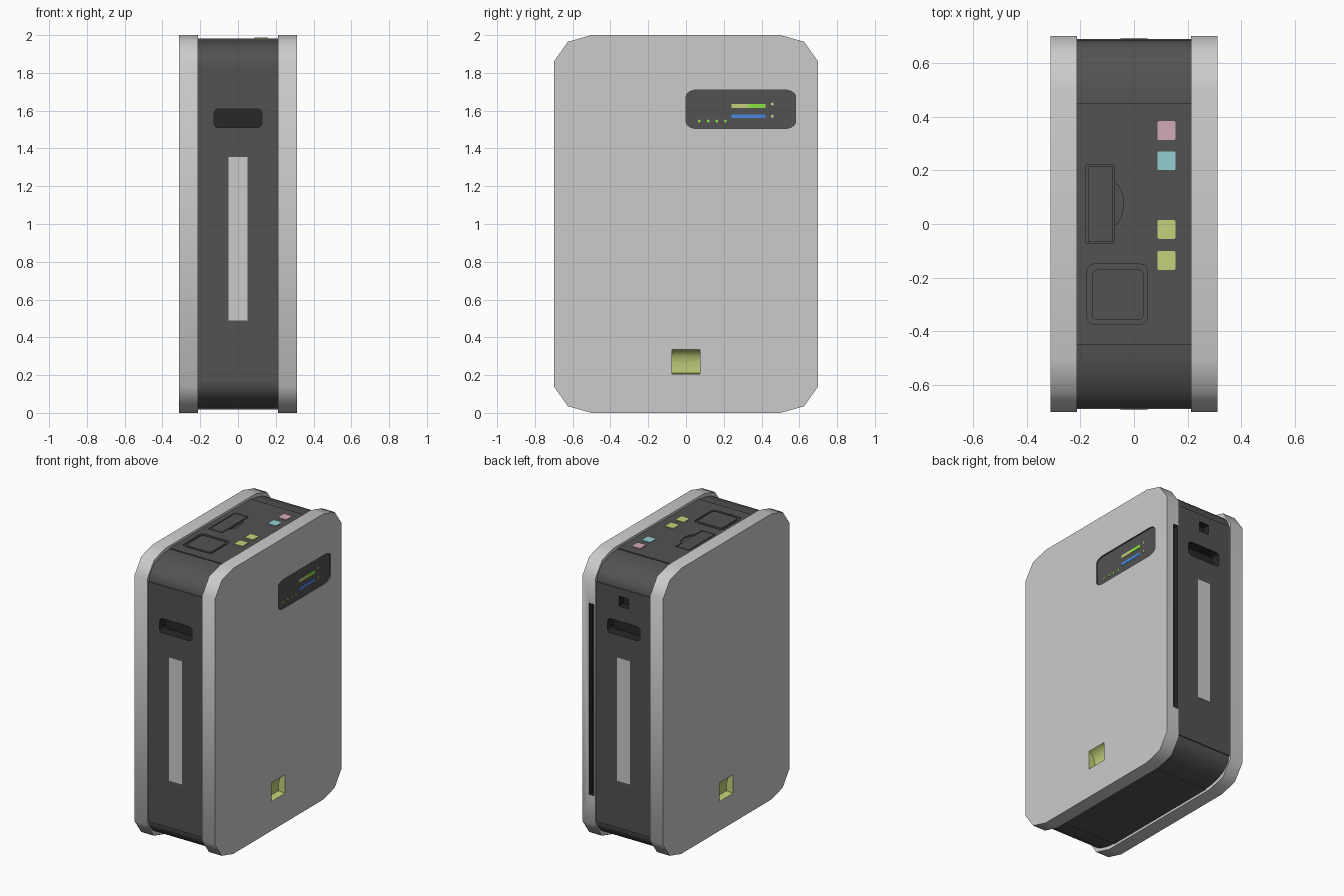
import bpy, bmesh, math
from mathutils import Vector

if "Cube" in bpy.data.objects:
    bpy.data.objects.remove(bpy.data.objects["Cube"])


def material(name, r, g, b):
    m = bpy.data.materials.new(name)
    m.diffuse_color = (r, g, b, 1)
    m.use_nodes = True
    m.node_tree.nodes["Principled BSDF"].inputs["Base Color"].default_value = m.diffuse_color
    return m


DARK = material("dark_shell", 0.085, 0.085, 0.085)
BLACK = material("recess_black", 0.02, 0.02, 0.02)
LIME = material("lime", 0.55, 0.65, 0.2)
PINK = material("pink", 0.65, 0.4, 0.5)
TEAL = material("teal", 0.3, 0.62, 0.65)
GREEN = material("led_green", 0.25, 0.8, 0.05)
BLUE = material("led_blue", 0.06, 0.25, 0.75)
GREY = material("light_grey", 0.8, 0.8, 0.8)


def prism(name, pts, axis, d0, d1, mat=None, angle=45):
    """Extrude a 2D outline along an axis between d0 and d1."""
    place = {'x': lambda u, v, d: (d, u, v),
             'y': lambda u, v, d: (u, d, v),
             'z': lambda u, v, d: (u, v, d)}[axis]
    bm = bmesh.new()
    a = [bm.verts.new(place(u, v, d0)) for u, v in pts]
    b = [bm.verts.new(place(u, v, d1)) for u, v in pts]
    bm.faces.new(a)
    bm.faces.new(b)
    for i in range(len(pts)):
        j = (i + 1) % len(pts)
        bm.faces.new((a[i], a[j], b[j], b[i]))
    bmesh.ops.recalc_face_normals(bm, faces=bm.faces)
    me = bpy.data.meshes.new(name)
    bm.to_mesh(me)
    bm.free()
    ob = bpy.data.objects.new(name, me)
    bpy.context.collection.objects.link(ob)
    if mat:
        me.materials.append(mat)
    smooth(ob, angle)
    return ob


def smooth(ob, angle=45):
    bpy.ops.object.select_all(action='DESELECT')
    ob.select_set(True)
    bpy.context.view_layer.objects.active = ob
    bpy.ops.object.shade_smooth_by_angle(angle=math.radians(angle))


def rounded(u0, u1, v0, v1, r=0.0, ru=None, n=4):
    """Rounded rectangle outline, with optional wider horizontal radius."""
    if r == 0:
        return [(u0, v0), (u1, v0), (u1, v1), (u0, v1)]
    ru = ru or r
    pts = []
    for k, (cu, cv) in enumerate([(u1 - ru, v1 - r), (u0 + ru, v1 - r),
                                  (u0 + ru, v0 + r), (u1 - ru, v0 + r)]):
        for i in range(n + 1):
            t = math.pi / 2 * (k + i / n)
            pts.append((cu + ru * math.cos(t), cv + r * math.sin(t)))
    return pts


def cut(target, cutter):
    """Subtract the cutter; its material lines the recess."""
    m = target.modifiers.new("cut", 'BOOLEAN')
    m.operation, m.solver, m.object = 'DIFFERENCE', 'EXACT', cutter
    m.material_mode = 'TRANSFER'
    bpy.ops.object.select_all(action='DESELECT')
    target.select_set(True)
    bpy.context.view_layer.objects.active = target
    bpy.ops.object.modifier_apply(modifier=m.name)
    bpy.data.objects.remove(cutter, do_unlink=True)


def four_fold(corner):
    """Mirror a (y, z) corner run into a full outline around z = 1."""
    q = corner
    out = list(q)
    out += [(-y, z) for y, z in reversed(q)]
    out += [(-y, 2 - z) for y, z in q]
    out += [(y, 2 - z) for y, z in reversed(q)]
    return out


# central dark body: flat panels with slightly sunken rounded corners
arc = [(0.45 + 0.233 * math.cos(t), 1.84 + 0.137 * math.sin(t))
       for t in (math.pi / 2 * i / 10 for i in range(11))]
body = prism("body", four_fold([(0.69, 1.84)] + arc + [(0.45, 1.983)]),
             'x', -0.213, 0.213, DARK, 30)

# pale side plates with faceted corners
plate_outline = four_fold([(0.70, 1.86), (0.625, 1.965), (0.50, 2.0)])
scoop = [(0.335, 0), (0.325, 0.022), (0.30, 0.04), (0.265, 0.05),
         (0.21, 0.05), (0.205, 0.0)]
plates = {}
for side, s in (("right", 1), ("left", -1)):
    plate = prism(side + "_plate", plate_outline, 'x', s * 0.213, s * 0.312, GREY)
    # scooped lime pocket near the bottom
    pts = [(s * (0.312 - d), z) for z, d in scoop]
    pts = [(s * 0.33, 0.335)] + pts + [(s * 0.33, 0.205)]
    cut(plate, prism("pocket_cutter", pts, 'y', -0.075, 0.075, LIME))
    plates[side] = plate

# display recess and rear slot on the right plate
cut(plates["right"], prism("display_cutter", rounded(0.0, 0.58, 1.505, 1.71, 0.035, 0.06),
                           'x', 0.302, 0.33, DARK))
cut(plates["right"], prism("slot_cutter", rounded(0.222, 0.262, 0.34, 1.68),
                           'y', 0.66, 0.72, BLACK))
for p in plates.values():
    smooth(p)

# display bars and indicator dots
for i in range(6):
    y = 0.24 + i * 0.03
    prism("upper_bar", rounded(y, y + 0.03, 1.614, 1.636), 'x', 0.30, 0.304,
          LIME if i < 3 else GREEN)
prism("lower_bar", rounded(0.24, 0.42, 1.56, 1.58), 'x', 0.30, 0.304, BLUE)
dots = [(0.07, 1.545, GREEN), (0.118, 1.545, GREEN), (0.163, 1.545, GREEN),
        (0.208, 1.545, GREEN), (0.457, 1.635, LIME), (0.457, 1.571, LIME)]
for y, z, m in dots:
    prism("indicator_dot", rounded(y - .008, y + .008, z - .008, z + .008, 0.008, n=2),
          'x', 0.30, 0.304, m)

# handle recesses and light strips, front and back
for s, end in ((-1, "front"), (1, "back")):
    cut(body, prism("handle_cutter", rounded(-0.127, 0.127, 1.51, 1.61, 0.025),
                    'y', s * 0.62, s * 0.75, BLACK))
    prism(end + "_strip", rounded(-0.05, 0.05, 0.49, 1.355), 'y', s * 0.68, s * 0.693, GREY)
cut(body, prism("socket_cutter", rounded(-0.037, 0.037, 1.715, 1.785),
                'y', 0.64, 0.75, BLACK))

# top recesses: hatch, finger notch and square lid frame
notch = [(-0.08 + 0.04 * math.cos(t), 0.075 + 0.08 * math.sin(t))
         for t in (math.pi * (i / 12 - 0.5) for i in range(13))]
cut(body, prism("notch_cutter", notch, 'z', 1.973, 2.05, DARK))
cut(body, prism("hatch_cutter", rounded(-0.178, -0.072, -0.073, 0.22),
                'z', 1.965, 2.05, DARK))
cut(body, prism("lid_cutter", rounded(-0.175, 0.05, -0.373, -0.15, 0.025),
                'z', 1.972, 2.05, DARK))
smooth(body, 30)
prism("hatch", rounded(-0.172, -0.078, -0.067, 0.214), 'z', 1.96, 1.983, DARK)
prism("square_lid", rounded(-0.156, 0.036, -0.357, -0.17, 0.02), 'z', 1.96, 1.983, DARK)

# coloured top buttons
for y, m in ((0.348, PINK), (0.236, TEAL), (-0.02, LIME), (-0.136, LIME)):
    prism("top_button", rounded(0.087, 0.155, y - 0.035, y + 0.035, 0.006, n=2),
          'z', 1.975, 1.988, m)
